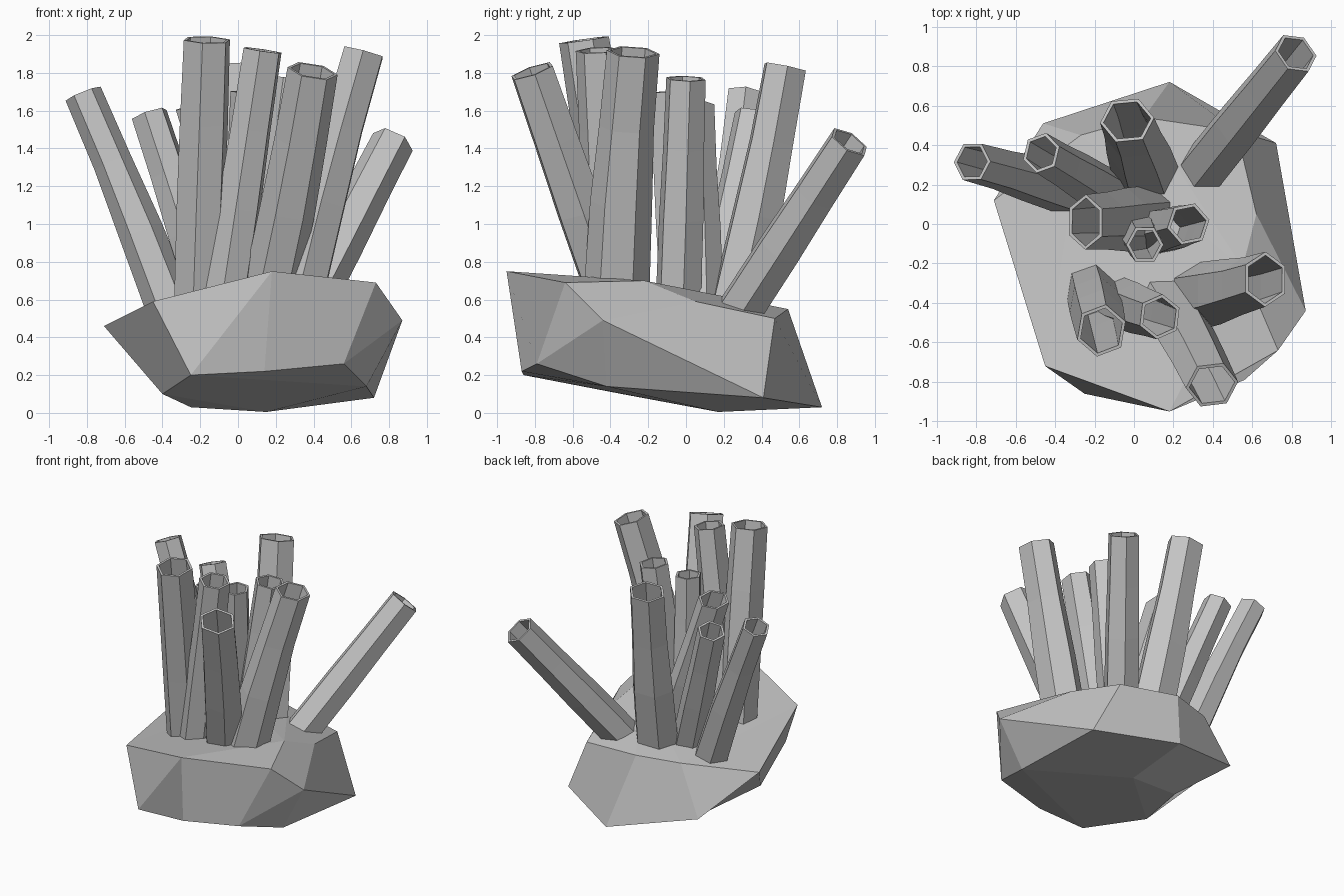
import bpy, bmesh, math
from mathutils import Vector

cube = bpy.data.objects.get("Cube")
if cube:
    bpy.data.objects.remove(cube, do_unlink=True)

stone = bpy.data.materials.new("stone_grey")
stone.use_nodes = True
GREY = (0.55, 0.55, 0.55, 1)
stone.diffuse_color = GREY
stone.node_tree.nodes["Principled BSDF"].inputs["Base Color"].default_value = GREY


def finish(bm, name):
    bmesh.ops.recalc_face_normals(bm, faces=bm.faces)
    mesh = bpy.data.meshes.new(name)
    bm.to_mesh(mesh)
    bm.free()
    mesh.materials.append(stone)
    obj = bpy.data.objects.new(name, mesh)
    bpy.context.collection.objects.link(obj)
    return obj


# Faceted boulder, wrapped around its corner points
corners = [
    # upper rim
    (-.45, -.72, .59), (.18, -.95, .75), (.73, -.64, .69), (.55, -.22, .70),
    (.62, .05, .59), (.52, .47, .50), (.05, .54, .55), (-.27, .45, .54),
    # widest points
    (-.71, .12, .46), (.87, -.44, .49), (-.46, .51, .18), (.18, .72, .03),
    # underside
    (-.25, -.86, .20), (.14, -.87, .22), (.56, -.79, .26), (.68, -.42, .14),
    (.72, .41, .08), (.15, .17, .005), (-.25, .15, .03), (-.40, -.34, .10),
]
bm = bmesh.new()
points = [bm.verts.new(c) for c in corners]
bmesh.ops.convex_hull(bm, input=points)
loose = [v for v in bm.verts if not v.link_faces]
bmesh.ops.delete(bm, geom=loose, context='VERTS')
bmesh.ops.join_triangles(bm, faces=bm.faces, angle_face_threshold=math.radians(24),
                         angle_shape_threshold=math.radians(100))
finish(bm, "boulder")


# Six-sided pipe: wide foot, gentle bend, thin wall, hollow all the way down.
# Width and depth stretch the cross-section along x and y.
WALL = 0.018


def tube(name, foot, tip, width, depth, foot_scale, bend, turn):
    foot, tip = Vector(foot), Vector(tip)
    foot = foot - (tip - foot) * 0.06
    axis = (tip - foot).normalized()
    tilt = Vector((0, 0, 1)).rotation_difference(axis)
    sag = tilt @ Vector((*bend, 0))
    bm = bmesh.new()

    def ring(t, scale, inset):
        centre = foot.lerp(tip, t) + sag * math.sin(math.pi * t)
        angles = [turn + i * math.tau / 6 for i in range(6)]
        return [bm.verts.new(centre + tilt @ Vector((
            (width * scale - inset) * math.cos(a),
            (depth * scale - inset) * math.sin(a), 0))) for a in angles]

    # outside going up, over the rim, then down the bore and round the foot
    middle = (foot_scale + 1.1) / 2
    stations = [(0, foot_scale), (.4, middle), (.7, 1.04), (1, 1)]
    rings = [ring(t, s, 0) for t, s in stations]
    rings += [ring(t, s, WALL) for t, s in reversed(stations)]
    for low, high in zip(rings, rings[1:] + rings[:1]):
        for i in range(6):
            j = (i + 1) % 6
            bm.faces.new((low[i], low[j], high[j], high[i]))
    finish(bm, name)


# Cluster of tubes: foot, tip, width, depth, foot scale, bend, turn
tubes = {
    "far_right_tube": ((-.35, .18, .53), (-.82, .315, 1.69), .10, .105, 1.3, (.01, 0), 0),
    "back_right_tube": ((-.14, .16, .58), (-.47, .36, 1.58), .10, .105, 1.2, (0, 0), .3),
    "tall_front_tube": ((-.215, -.34, .58), (-.165, -.54, 1.975), .13, .135, 1.0, (0, .01), .35),
    "inner_front_tube": ((-.07, -.40, .60), (.13, -.47, 1.92), .11, .115, 1.15, (0, 0), .4),
    "leaning_front_tube": ((.17, -.41, .65), (.395, -.815, 1.81), .135, .125, 1.1, (.01, 0), .1),
    "front_left_tube": ((.33, -.365, .65), (.665, -.28, 1.91), .12, .14, 1.25, (-.01, -.01), .5),
    "back_left_tube": ((.36, .29, .55), (.82, .865, 1.435), .115, .115, 1.12, (0, 0), 0),
    "back_tube": ((.055, .27, .58), (-.035, .525, 1.83), .138, .122, 1.25, (0, .01), .1),
    "middle_left_tube": ((.12, -.04, .60), (.275, .0, 1.77), .11, .11, 1.15, (0, 0), .2),
    "middle_right_tube": ((.08, .03, .60), (-.245, .01, 1.63), .10, .14, 1.2, (0, 0), .5),
    "centre_tube": ((.02, -.04, .60), (.055, -.105, 1.70), .095, .10, 1.1, (0, 0), 0),
}
for name, spec in tubes.items():
    tube(name, *spec)
